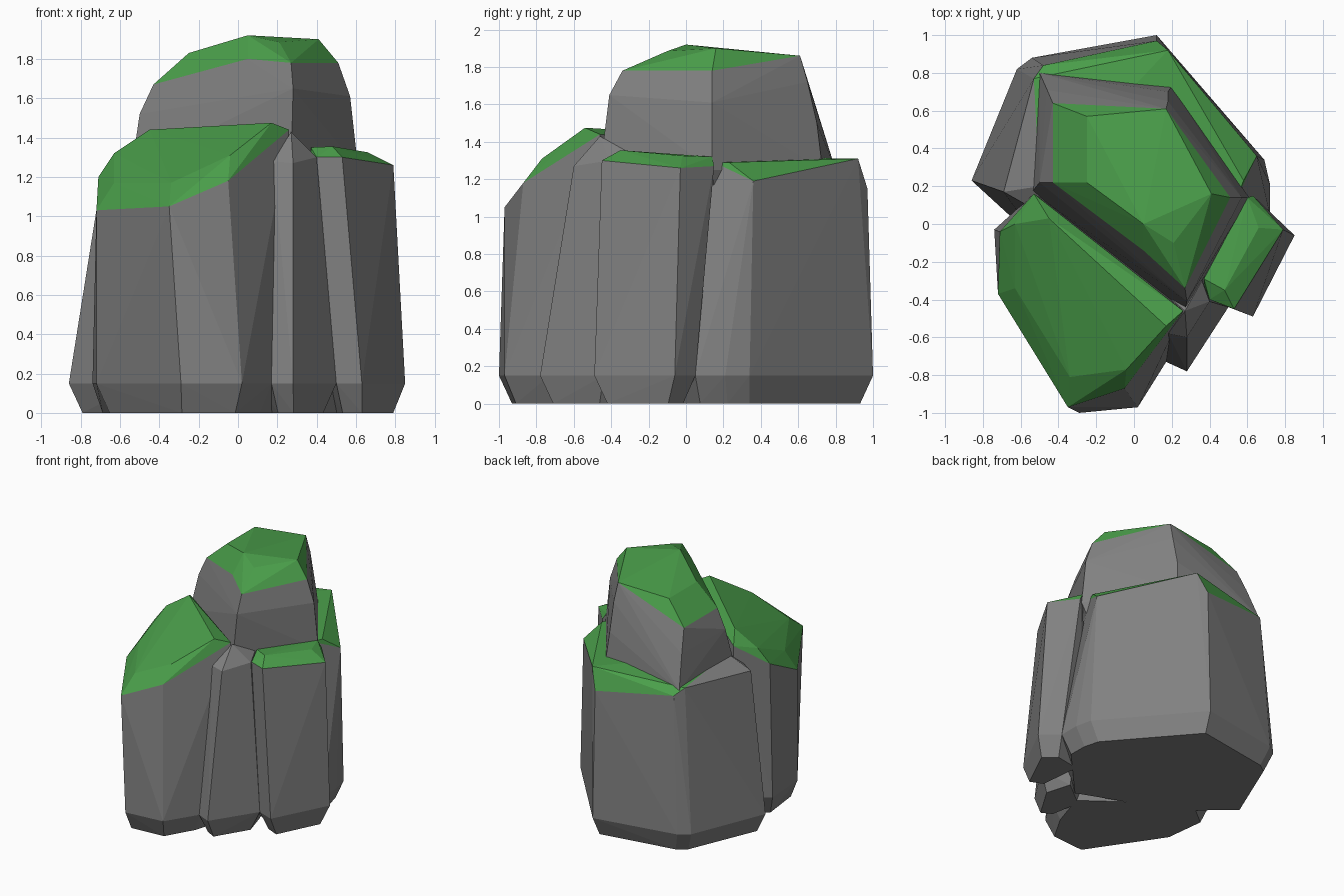
import bpy, bmesh
from mathutils import Vector


def material(name, rgb):
    m = bpy.data.materials.new(name)
    m.diffuse_color = (*rgb, 1)
    return m


STONE = material("stone grey", (0.22, 0.22, 0.22))
MOSS = material("moss green", (0.07, 0.35, 0.07))


def rock(name, outline, top, moss_z, moss_x=-9, base_z=0.15, foot=0.07):
    """Convex boulder: outline at base_z, chamfered foot, free top points.
    Faces lying wholly above moss_z (and right of moss_x) are moss."""
    bm = bmesh.new()
    mid = sum((Vector(p) for p in outline), Vector((0, 0))) / len(outline)
    for p in outline:
        p = Vector(p)
        q = p + (mid - p).normalized() * foot
        bm.verts.new((p.x, p.y, base_z))
        bm.verts.new((q.x, q.y, base_z - 0.15))
    for p in top:
        bm.verts.new(p)
    res = bmesh.ops.convex_hull(bm, input=bm.verts[:])
    loose = {g for g in res["geom_interior"] + res["geom_unused"]
             if isinstance(g, bmesh.types.BMVert)}
    bmesh.ops.delete(bm, geom=list(loose), context="VERTS")
    bmesh.ops.recalc_face_normals(bm, faces=bm.faces[:])
    for f in bm.faces:
        low = min(v.co.z for v in f.verts)
        mossy = low >= moss_z and f.calc_center_median().x > moss_x
        f.material_index = int(mossy and f.normal.z > 0.05)
    me = bpy.data.meshes.new(name)
    bm.to_mesh(me)
    bm.free()
    me.materials.append(STONE)
    me.materials.append(MOSS)
    ob = bpy.data.objects.new(name, me)
    bpy.context.collection.objects.link(ob)


# front left boulder with sloping mossy cap
rock("front_left_boulder",
     [(-.74, -.03), (-.72, -.37), (-.29, -1), (.02, -.97), (.17, -.73),
      (.27, -.4), (-.5, .16)],
     [(-.72, -.37, 1.03), (-.35, -.97, 1.05), (-.05, -.87, 1.18),
      (.18, -.56, 1.31), (-.71, -.04, 1.2), (-.63, -.34, 1.17),
      (-.34, -.81, 1.17), (-.04, -.77, 1.31), (-.63, 0, 1.32),
      (-.45, .03, 1.44), (.17, -.54, 1.475), (.26, -.46, 1.44),
      (-.53, .16, 1.37)], 1.0)

# wide back boulder, moss on the right half of its ledge
rock("back_boulder",
     [(-.86, .23), (-.62, .82), (-.54, .88), (.12, 1), (.69, .34),
      (.72, .21), (.72, .05), (.3, -.4), (-.5, -.1)],
     [(-.69, .17, 1.22), (-.53, .77, 1.27), (-.48, .84, 1.22),
      (.12, .97, 1.15), (.18, .92, 1.31), (.65, .36, 1.19),
      (.58, .23, 1.29), (.55, .15, 1.29), (-.5, .2, 1.32),
      (.28, -.38, 1.28)], 1.12, -.3)

# central tower rising out of the others
rock("tower",
     [(-.54, .17), (-.5, .8), (.2, .73), (.61, .14), (.27, -.46)],
     [(-.5, .22, 1.52), (-.46, .71, 1.5), (.18, .70, 1.5),
      (.57, .14, 1.61), (.28, -.41, 1.65),
      (-.43, .22, 1.67), (-.43, .64, 1.67), (.18, .65, 1.72),
      (.51, .14, 1.78), (.27, -.34, 1.78), (.05, -.14, 1.8),
      (-.25, .22, 1.83), (-.25, .57, 1.83), (.17, .61, 1.86),
      (.41, .16, 1.9), (.21, -.1, 1.885), (.05, 0, 1.92)],
     1.66, base_z=1.25)

# small right block
rock("right_block",
     [(.50, -.44), (.63, -.49), (.85, -.06), (.72, .05), (.45, 0)],
     [(.37, -.32, 1.3), (.40, -.40, 1.3), (.53, -.45, 1.3),
      (.79, -.03, 1.26), (.63, .15, 1.27), (.37, -.29, 1.35),
      (.48, -.35, 1.355), (.66, -.02, 1.325), (.60, .14, 1.32)], 1.25)

# narrow bare pillar in the front cleft
rock("front_pillar",
     [(.17, -.73), (.28, -.78), (.50, -.44), (.4, -.2), (.1, -.4)],
     [(.18, -.58, 1.28), (.28, -.60, 1.27), (.40, -.41, 1.3),
      (.27, -.46, 1.43), (.36, -.3, 1.34), (.2, -.4, 1.3)], 9)
